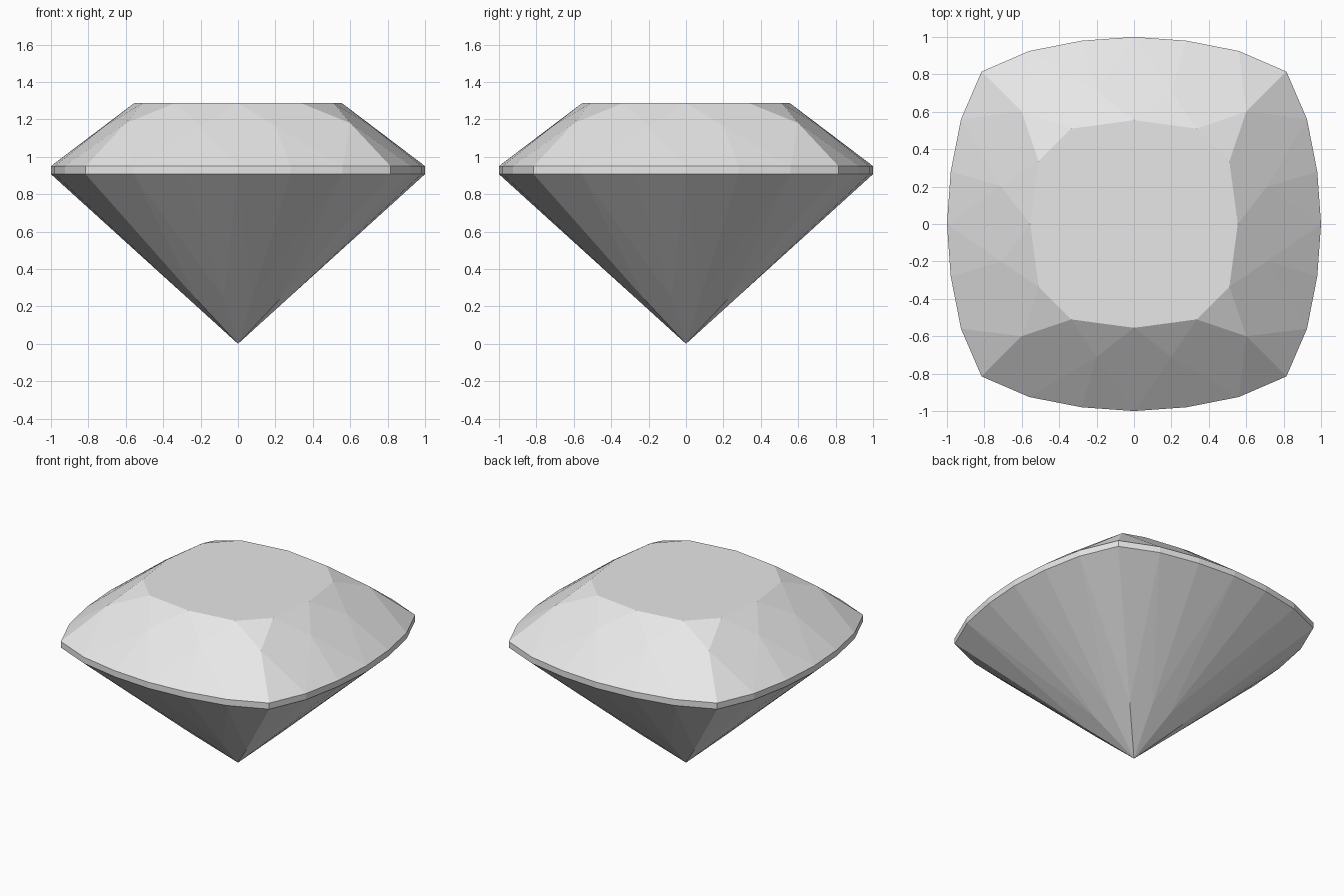
import bpy
import bmesh
from mathutils import Matrix, Vector

cube = bpy.data.objects.get("Cube")
if cube:
    bpy.data.objects.remove(cube, do_unlink=True)

stone = bpy.data.materials.new("pale_grey_stone")
stone.use_nodes = True
stone.diffuse_color = (0.8, 0.8, 0.8, 1)
stone.node_tree.nodes["Principled BSDF"].inputs["Base Color"].default_value = (0.8, 0.8, 0.8, 1)

GIRDLE_TOP, GIRDLE_LOW, TABLE = 0.95, 0.907, 1.287


def ring(side, z):
    """Cushion outline: three points of one half side, mirrored and turned four times."""
    half = [Vector((x, y, z if h is None else h)) for x, y, h in side]
    corner = [p for p in half if abs(p.x - p.y) < 1e-6]
    swapped = [Vector((p.y, p.x, p.z)) for p in reversed(half) if p.y > 0 and p not in corner]
    quarter = half + swapped
    return [Matrix.Rotation(turn * 1.5707963, 3, "Z") @ p for turn in range(4) for p in quarter]


outline = [(1, 0, None), (0.98, 0.28, None), (0.925, 0.56, None), (0.815, 0.815, None)]
table_side = [(0.555, 0, None), (0.51, 0.335, None)]
crown_side = [(0.71, 0.2, 1.166), (0.6, 0.6, 1.18)]
pavilion_side = [(0.27, 0.077, 0.245), (0.22, 0.22, 0.236)]


def build(name, make_faces):
    """Make one part from a function that adds its facets."""
    bm = bmesh.new()
    make_faces(bm)
    bmesh.ops.remove_doubles(bm, verts=bm.verts, dist=1e-4)
    mesh = bpy.data.meshes.new(name)
    bm.to_mesh(mesh)
    bm.free()
    mesh.materials.append(stone)
    part = bpy.data.objects.new(name, mesh)
    bpy.context.collection.objects.link(part)


def facet(bm, *points):
    bm.faces.new([bm.verts.new(p) for p in points])


def brilliant(bm, inner, mids, rim, flip):
    """Kite facets, star facets and paired rim triangles around the stone."""
    def add(*points):
        facet(bm, *(reversed(points) if flip else points))

    count = len(mids)
    for i, mid in enumerate(mids):
        before = mids[i - 1]
        main, middle, after = (rim[(2 * i + k) % len(rim)] for k in range(3))
        add(inner[i], before, main, mid)
        add(mid, main, middle)
        add(mid, middle, after)
        if inner[i] != inner[(i + 1) % count]:
            add(inner[i], mid, inner[(i + 1) % count])


def crown(bm):
    table = ring(table_side, TABLE)
    # The table ring runs side point, shoulder, shoulder for each quarter
    brilliant(bm, table, ring(crown_side, 0), ring(outline, GIRDLE_TOP), False)
    facet(bm, *table)


def girdle(bm):
    low, top = ring(outline, GIRDLE_LOW), ring(outline, GIRDLE_TOP)
    for i in range(len(low)):
        facet(bm, low[i - 1], low[i], top[i], top[i - 1])


def pavilion(bm):
    tip = [Vector((0, 0, 0))] * 12
    brilliant(bm, tip, ring(pavilion_side, 0), ring(outline, GIRDLE_LOW), True)


build("crown", crown)
build("girdle", girdle)
build("pavilion", pavilion)
